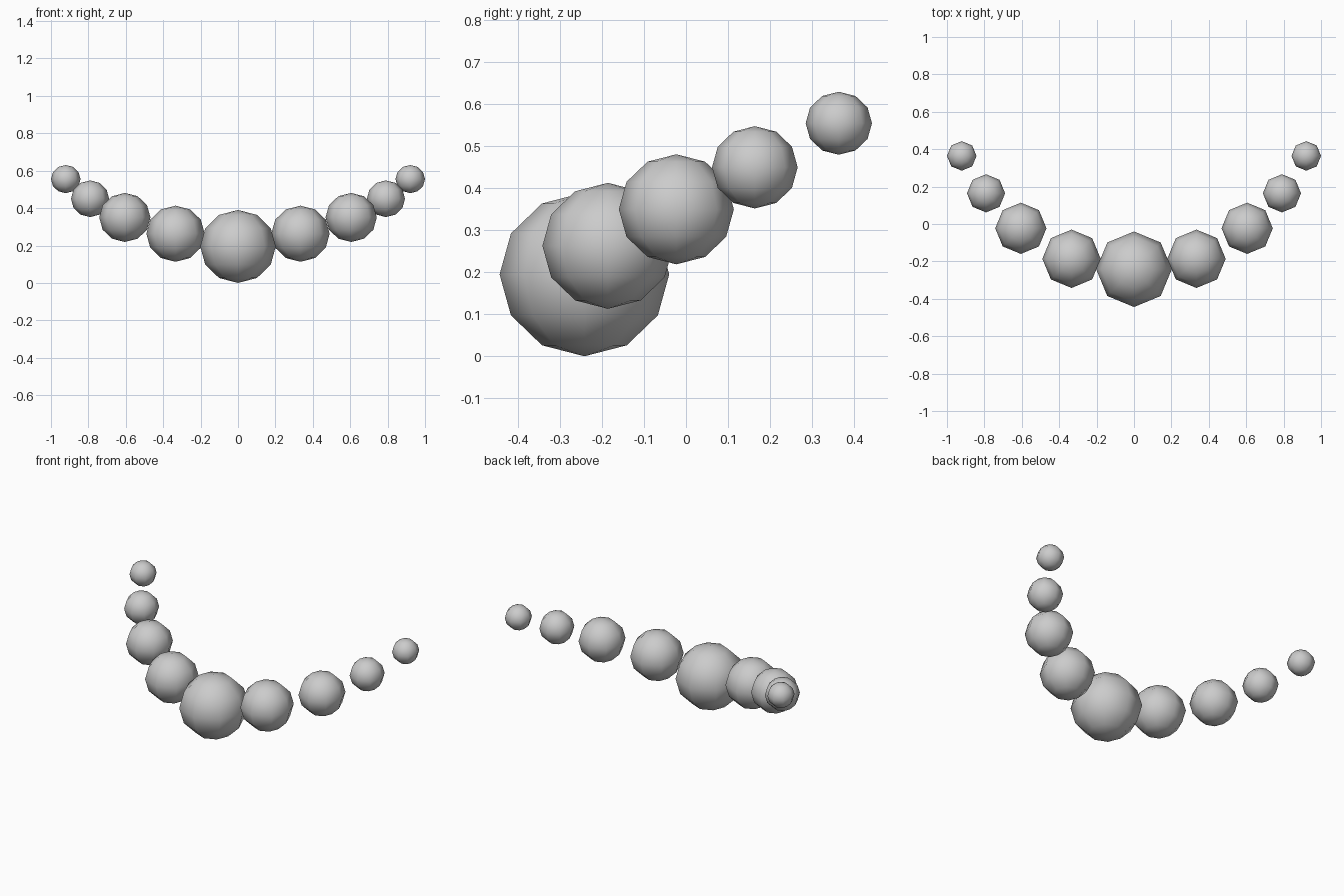
import bpy

if "Cube" in bpy.data.objects:
    bpy.data.objects.remove(bpy.data.objects["Cube"])

# one flat grey colour
grey = bpy.data.materials.new("light_grey")
grey.diffuse_color = (0.6, 0.6, 0.6, 1)
grey.use_nodes = True
grey.node_tree.nodes["Principled BSDF"].inputs["Base Color"].default_value = grey.diffuse_color


def bead(name, x, y, z, r, rz):
    """Low-poly smooth bead, 8 sides and 6 bands, slightly flattened."""
    bpy.ops.mesh.primitive_uv_sphere_add(segments=8, ring_count=6, radius=1,
                                         location=(x, y, z))
    ob = bpy.context.object
    ob.name = name
    ob.scale = (r, r, rz)
    bpy.ops.object.transform_apply(location=False, rotation=False, scale=True)
    bpy.ops.object.shade_smooth()
    ob.data.materials.append(grey)


# large centre bead at the front
bead("centre_bead", 0, -0.242, 0.195, 0.202, 0.195)

# beads shrinking and rising towards the back: x, y, z, radius, half height
side_beads = [
    (0.334, -0.186, 0.263, 0.156, 0.150),
    (0.605, -0.023, 0.350, 0.137, 0.131),
    (0.791, 0.164, 0.450, 0.102, 0.098),
    (0.921, 0.364, 0.555, 0.079, 0.075),
]
for i, (x, y, z, r, rz) in enumerate(side_beads, 1):
    for side, label in ((1, "right"), (-1, "left")):
        bead(f"{label}_bead_{i}", side * x, y, z, r, rz)
